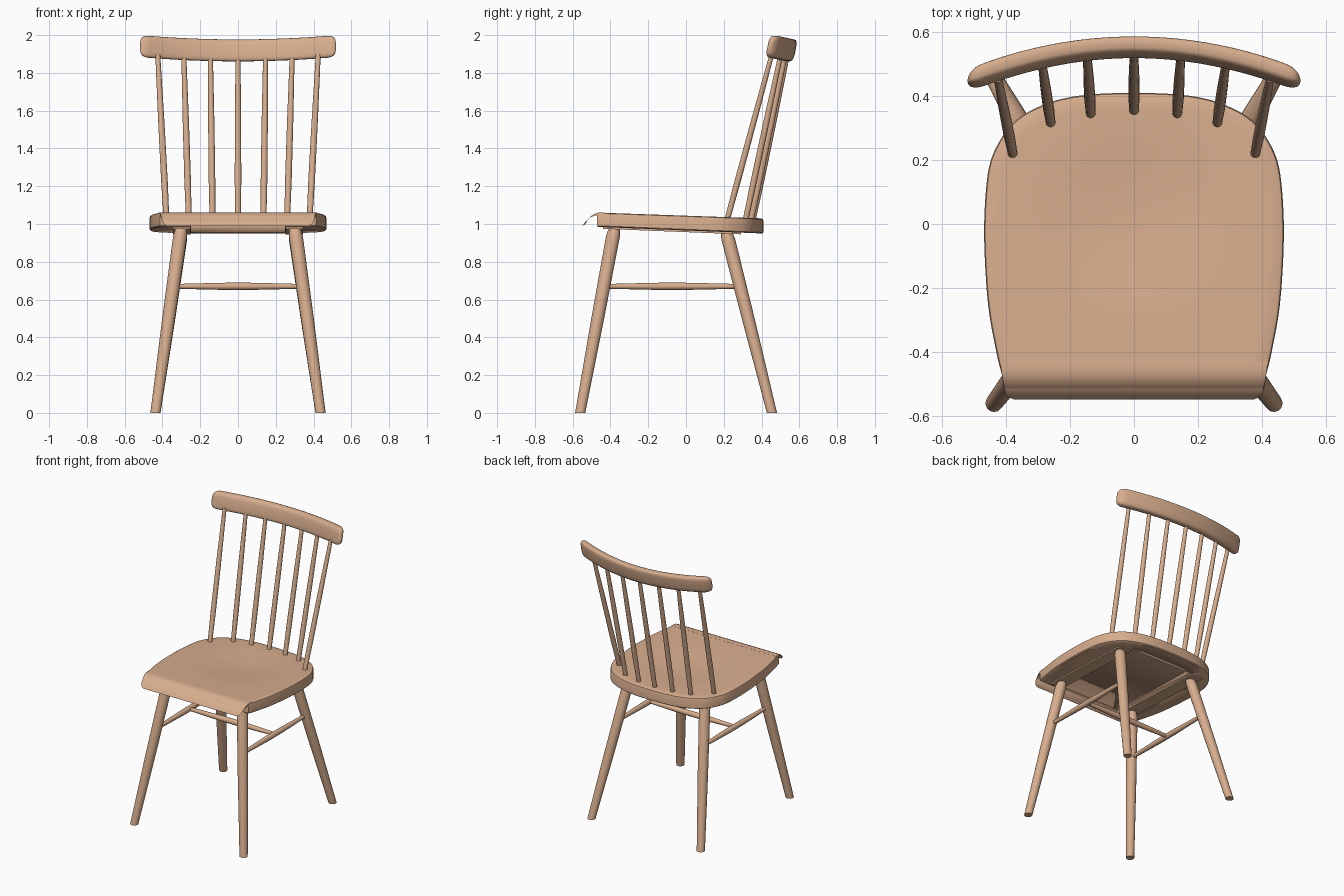
import bpy, bmesh, math
from mathutils import Vector

cube = bpy.data.objects.get("Cube")
if cube:
    bpy.data.objects.remove(cube)

wood = bpy.data.materials.new("pale_wood")
wood.use_nodes = True
COLOUR = (0.68, 0.42, 0.27, 1)
wood.diffuse_color = COLOUR
bsdf = wood.node_tree.nodes["Principled BSDF"]
bsdf.inputs["Base Color"].default_value = COLOUR
bsdf.inputs["Roughness"].default_value = 0.6


def loft(name, rings, smooth=40):
    """Skin a list of equal closed rings and cap both ends."""
    bm = bmesh.new()
    rows = [[bm.verts.new(p) for p in ring] for ring in rings]
    n = len(rows[0])
    for a, b in zip(rows, rows[1:]):
        for i in range(n):
            j = (i + 1) % n
            bm.faces.new((a[i], a[j], b[j], b[i]))
    bm.faces.new(rows[0][::-1])
    bm.faces.new(rows[-1])
    bmesh.ops.recalc_face_normals(bm, faces=bm.faces)
    mesh = bpy.data.meshes.new(name)
    bm.to_mesh(mesh)
    bm.free()
    mesh.materials.append(wood)
    obj = bpy.data.objects.new(name, mesh)
    bpy.context.collection.objects.link(obj)
    bpy.ops.object.select_all(action='DESELECT')
    obj.select_set(True)
    bpy.context.view_layer.objects.active = obj
    bpy.ops.object.shade_smooth_by_angle(angle=math.radians(smooth))
    return obj


def rod(name, a, b, radii, sides=20):
    """Turned rod; radii are (fraction along, radius), cut square to the main axis."""
    a, b = Vector(a), Vector(b)
    d = b - a
    main = max(range(3), key=lambda k: abs(d[k]))
    u, v = [Vector([float(k == m) for m in range(3)]) for k in range(3) if k != main]
    rings = []
    for t, r in radii:
        c = a + d * t
        rings.append([c + r * (u * math.cos(w) + v * math.sin(w))
                      for w in (math.tau * i / sides for i in range(sides))])
    return loft(name, rings)


def box(name, x0, x1, y0, y1, bottom, top):
    """Block whose bottom and top follow height functions of y."""
    rings = [[(x0, y, bottom(y)), (x1, y, bottom(y)), (x1, y, top(y)), (x0, y, top(y))]
             for y in (y0, y1)]
    return loft(name, rings)


def spline(pts, steps=4):
    """Catmull-Rom through 2D points."""
    p = [Vector(q) for q in pts]
    p = [p[0] * 2 - p[1]] + p + [p[-1] * 2 - p[-2]]
    out = []
    for i in range(1, len(p) - 2):
        for s in range(steps):
            t = s / steps
            out.append(0.5 * (2 * p[i] + (p[i + 1] - p[i - 1]) * t
                       + (2 * p[i - 1] - 5 * p[i] + 4 * p[i + 1] - p[i + 2]) * t ** 2
                       + (3 * p[i] - p[i - 1] - 3 * p[i + 1] + p[i + 2]) * t ** 3))
    return out + [p[-2]]


# Seat: rings shrinking from a rounded outline, with a shallow dish on top
def seat_top(y):
    return 1.044 - 0.035 * y


def seat_bottom(y):
    return 0.966 - 0.04 * y


def dish(x, y):
    r = min(1, math.hypot(x / 0.34, (y - 0.02) / 0.33))
    return 0.016 * (1 - r * r) ** 2


side = spline([(0.413, -0.47), (0.43, -0.4), (0.456, -0.25), (0.468, -0.05), (0.463, 0.1),
               (0.447, 0.2), (0.41, 0.275), (0.365, 0.327), (0.3, 0.365), (0.22, 0.392),
               (0.12, 0.406), (0, 0.41)])
front = [(x / 10, -0.47) for x in range(-4, 5)]
outline = front + [tuple(p) for p in side] + [(-p.x, p.y) for p in side[-2::-1]]
CY = -0.05


def seat_ring(s, height):
    pts = [(x * s, CY + (y - CY) * s) for x, y in outline]
    return [(x, y, height(x, y)) for x, y in pts]


rings = [seat_ring(s, lambda x, y: seat_bottom(y)) for s in (0.02, 0.985)]
rings.append(seat_ring(1, lambda x, y: seat_bottom(y) + 0.006))
rings.append(seat_ring(1, lambda x, y: seat_top(y) - 0.014))
rings.append(seat_ring(0.993, lambda x, y: seat_top(y) - 0.004))
for s in (0.975, 0.9, 0.8, 0.7, 0.6, 0.5, 0.4, 0.3, 0.2, 0.1, 0.02):
    rings.append(seat_ring(s, lambda x, y: seat_top(y) - dish(x, y)))
seat = loft("seat", rings)

# Hollow under the seat, open to the front
cutter = box("hollow_cutter", -0.25, 0.25, -0.6, 0.28, lambda y: 0.85, lambda y: 1.0 - 0.03 * y)
cutter.hide_render = True
cut = seat.modifiers.new("hollow", 'BOOLEAN')
cut.operation = 'DIFFERENCE'
cut.solver = 'EXACT'
cut.object = cutter
bpy.context.view_layer.objects.active = seat
bpy.ops.object.modifier_apply(modifier=cut.name)
bpy.data.objects.remove(cutter)

# Thin rolled lip along the front of the seat: (half width, y, top height)
lip = [(0.418, -0.43, 1.0595), (0.415, -0.455, 1.061), (0.412, -0.475, 1.058),
       (0.409, -0.493, 1.049), (0.405, -0.508, 1.037), (0.4, -0.521, 1.02),
       (0.39, -0.53, 1.006), (0.375, -0.536, 0.997)]
lip_rings = []
for i, (w, y, z) in enumerate(lip):
    a, b = lip[max(i - 1, 0)], lip[min(i + 1, len(lip) - 1)]
    n = Vector((0, a[2] - b[2], b[1] - a[1])).normalized() * 0.014
    lip_rings.append([(-w, y, z), (w, y, z), (w, y - n.y, z + n.z), (-w, y - n.y, z + n.z)])
loft("seat_front_lip", lip_rings, 50)

# Legs, under-seat rails and side stretchers, mirrored
LEG = [(0, 0.027), (0.5, 0.034), (0.95, 0.037), (0.975, 0.034), (1, 0.027)]
BAR = [(0, 0.012), (0.15, 0.015), (0.4, 0.019), (0.6, 0.019), (0.85, 0.015), (1, 0.012)]
for s, label in ((1, "left"), (-1, "right")):
    rod("front_leg_" + label, (s * 0.437, -0.56, 0), (s * 0.3, -0.378, 0.982), LEG)
    rod("back_leg_" + label, (s * 0.437, 0.455, 0), (s * 0.3, 0.213, 0.962), LEG)
    x0, x1 = sorted((s * 0.251, s * 0.345))
    box("seat_rail_" + label, x0, x1, -0.44, 0.29,
        lambda y: seat_bottom(y) - 0.009, lambda y: seat_bottom(y) + 0.02)
    rod("side_stretcher_" + label, (s * 0.342, -0.43, 0.67), (s * 0.342, 0.285, 0.67), BAR)
rod("cross_stretcher", (-0.342, -0.07, 0.67), (0.342, -0.07, 0.67), BAR)

# Back spindles: (bottom x, bottom y, top x, top y)
SPINDLE = [(0, 0.015), (0.25, 0.0175), (0.6, 0.0165), (1, 0.013)]
for i, (x0, y0, x1, y1) in enumerate([(0, 0.352, 0, 0.538), (0.135, 0.342, 0.146, 0.527),
                                      (0.26, 0.313, 0.287, 0.502), (0.378, 0.215, 0.425, 0.455)]):
    for s in ((1, -1) if i else (1,)):
        rod(f"spindle_{i}_{'left' if s > 0 else 'right'}",
            (s * x0, y0, 1.01), (s * x1, y1, 1.9), SPINDLE, 14)

# Curved top rail: rounded section swept along an arc, leaning back
XE, SIDES, rail = 0.52, 28, []
stations = [math.sin(math.pi / 2 * i / 24) for i in range(-24, 25)]
for t in stations:
    x = XE * t
    edge = min(1, (XE - abs(x)) / 0.045)
    k = max(0.05, math.sqrt(1 - (1 - edge) ** 2))
    cy, cz = 0.552 - 0.105 * t * t, 1.919 + 0.023 * t * t
    slope = -2 * 0.105 * t / XE
    half_t, half_h = 0.028 * k, 0.058 * (0.45 + 0.55 * k) * min(1, k * 2)
    ring = []
    for i in range(SIDES):
        w = math.tau * i / SIDES
        c, d = math.cos(w), math.sin(w)
        p = half_t * math.copysign(abs(c) ** 0.55, c)
        q = half_h * math.copysign(abs(d) ** 0.55, d)
        ring.append((x - slope * p * (1 - abs(t) ** 6), cy + p + 0.2 * q, cz + q))
    rail.append(ring)
loft("top_rail", rail, 60)
